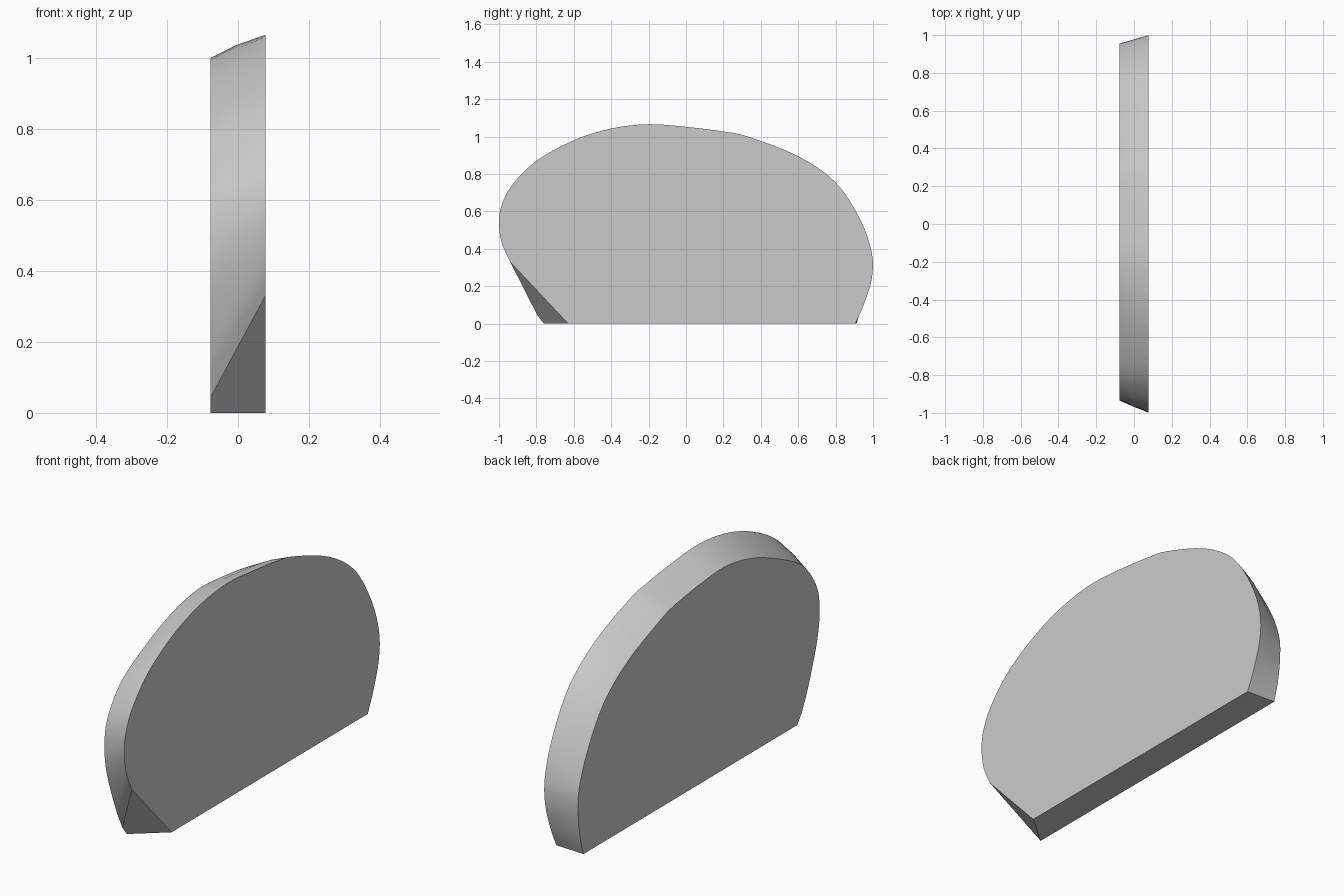
import bpy, bmesh, math
from mathutils import Vector

if "Cube" in bpy.data.objects:
    bpy.data.objects.remove(bpy.data.objects["Cube"])

HALF = 0.077   # half thickness along x

# Outline control points (y, z), paired between the +x and -x faces
right_pts = [(-.63, 0), (-.94, .33), (-.985, .43), (-1, .54), (-.985, .635), (-.93, .74),
             (-.8, .87), (-.6, .98), (-.4, 1.043), (-.2, 1.066), (0, 1.052), (.2, 1.027),
             (.33, 1.0), (.6, .895), (.8, .755), (.93, .56), (.993, .38), (.993, .24),
             (.95, .1), (.905, 0)]
left_pts = [(-.76, 0), (-.795, .045), (-.85, .165), (-.917, .36), (-.935, .5), (-.912, .63),
            (-.8, .775), (-.6, .885), (-.4, .963), (-.2, 1.0), (0, .988), (.2, .96),
            (.32, .925), (.57, .82), (.755, .685), (.88, .5), (.945, .34), (.955, .23),
            (.94, .1), (.912, 0)]


def smooth_outline(pts, steps=4):
    """Straight first segment, then a Catmull-Rom curve through the rest."""
    p = [Vector(q) for q in pts]
    out = [p[0].lerp(p[1], i / steps) for i in range(steps)]
    c = p[1:]
    c = [2 * c[0] - c[1]] + c + [2 * c[-1] - c[-2]]
    for a, b, d, e in zip(c, c[1:], c[2:], c[3:]):
        for i in range(steps):
            t = i / steps
            out.append(0.5 * (2 * b + (d - a) * t + (2 * a - 5 * b + 4 * d - e) * t * t
                              + (3 * b - a - 3 * d + e) * t ** 3))
    out.append(p[-1])
    return out


right, left = smooth_outline(right_pts), smooth_outline(left_pts)

# Middle outline bulges slightly to round the rim
middle = []
for a, b in zip(left, right):
    m = (a + b) / 2
    away = m - Vector((0, .35))
    middle.append(m + away.normalized() * 0.006 * min(1, max(0, (m.y - .3) / .3)))

# Slab: rim lofted through three outlines, closed by flat faces
bm = bmesh.new()
rings = [[bm.verts.new((x, q.x, q.y)) for q in ring]
         for x, ring in ((-HALF, left), (0, middle), (HALF, right))]
n = len(right)
for r0, r1 in zip(rings, rings[1:]):
    for i in range(n):
        j = (i + 1) % n
        bm.faces.new((r0[i], r0[j], r1[j], r1[i]))
bm.faces.new(rings[0])
bm.faces.new(rings[-1])
bmesh.ops.recalc_face_normals(bm, faces=bm.faces)

mesh = bpy.data.meshes.new("rounded_slab")
bm.to_mesh(mesh)
bm.free()
slab = bpy.data.objects.new("rounded_slab", mesh)
bpy.context.collection.objects.link(slab)
bpy.context.view_layer.objects.active = slab
slab.select_set(True)
bpy.ops.object.shade_smooth_by_angle(angle=math.radians(30))
